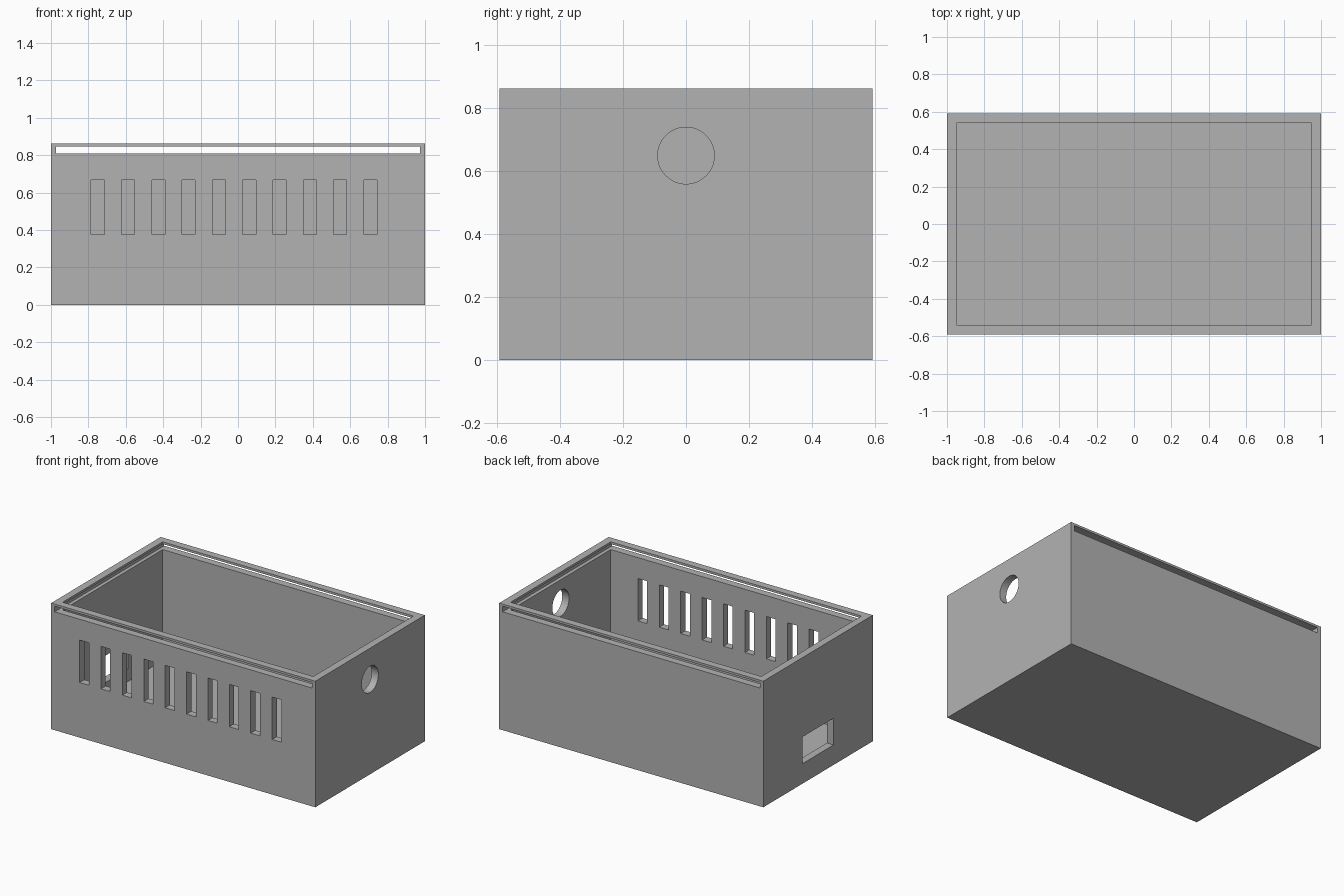
import bpy
import math

# Remove the default object
default = bpy.data.objects.get("Cube")
if default:
    bpy.data.objects.remove(default, do_unlink=True)

# Overall sizes
HALF_X, HALF_Y, HEIGHT = 1.0, 0.592, 0.863
WALL = 0.051
FLOOR = 0.05
GROOVE = 0.025          # how far the lid groove bites into the side walls

# Plain grey plastic
grey = bpy.data.materials.new("grey plastic")
grey.use_nodes = True
colour = (0.45, 0.45, 0.45, 1.0)
grey.diffuse_color = colour
grey.node_tree.nodes["Principled BSDF"].inputs["Base Color"].default_value = colour


def block(name, low, high):
    """Axis-aligned box between two corners."""
    centre = [(a + b) / 2 for a, b in zip(low, high)]
    bpy.ops.mesh.primitive_cube_add(size=1, location=centre)
    obj = bpy.context.object
    obj.name = name
    obj.scale = [b - a for a, b in zip(low, high)]
    bpy.ops.object.transform_apply(location=True, rotation=True, scale=True)
    obj.data.materials.append(grey)
    return obj


def cut(target, cutter):
    """Subtract the cutter from the target, then discard the cutter."""
    cutter.hide_render = True
    mod = target.modifiers.new(cutter.name, "BOOLEAN")
    mod.operation = "DIFFERENCE"
    mod.solver = "EXACT"
    mod.object = cutter
    bpy.context.view_layer.objects.active = target
    bpy.ops.object.modifier_apply(modifier=mod.name)
    bpy.data.objects.remove(cutter, do_unlink=True)


# Outer body
case = block("enclosure_box", (-HALF_X, -HALF_Y, 0), (HALF_X, HALF_Y, HEIGHT))

# Hollow interior, open at the top
in_x, in_y = HALF_X - WALL, HALF_Y - WALL
cut(case, block("cavity", (-in_x, -in_y, FLOOR), (in_x, in_y, 1)))

# Sliding lid slot, open through front and back
slot_x = in_x + GROOVE
cut(case, block("lid_slot", (-slot_x, -1, 0.81), (slot_x, 1, 0.848)))

# Row of vent slots in the front wall
for i in range(10):
    x = -0.75 + i * 0.162
    cut(case, block("vent", (x - 0.035, -1, 0.377), (x + 0.035, -0.4, 0.667)))

# Rectangular port in the right wall
cut(case, block("port", (-1.2, -0.167, 0.137), (-0.8, 0.167, 0.32)))

# Round cable hole in the left wall
bpy.ops.mesh.primitive_cylinder_add(
    vertices=64, radius=0.09, depth=0.4,
    location=(HALF_X, 0, 0.65), rotation=(0, math.pi / 2, 0))
hole = bpy.context.object
hole.name = "cable_hole"
hole.data.materials.append(grey)
cut(case, hole)

# Smooth the round hole, keep every edge sharp
case.select_set(True)
bpy.context.view_layer.objects.active = case
bpy.ops.object.shade_smooth_by_angle(angle=math.radians(30))
